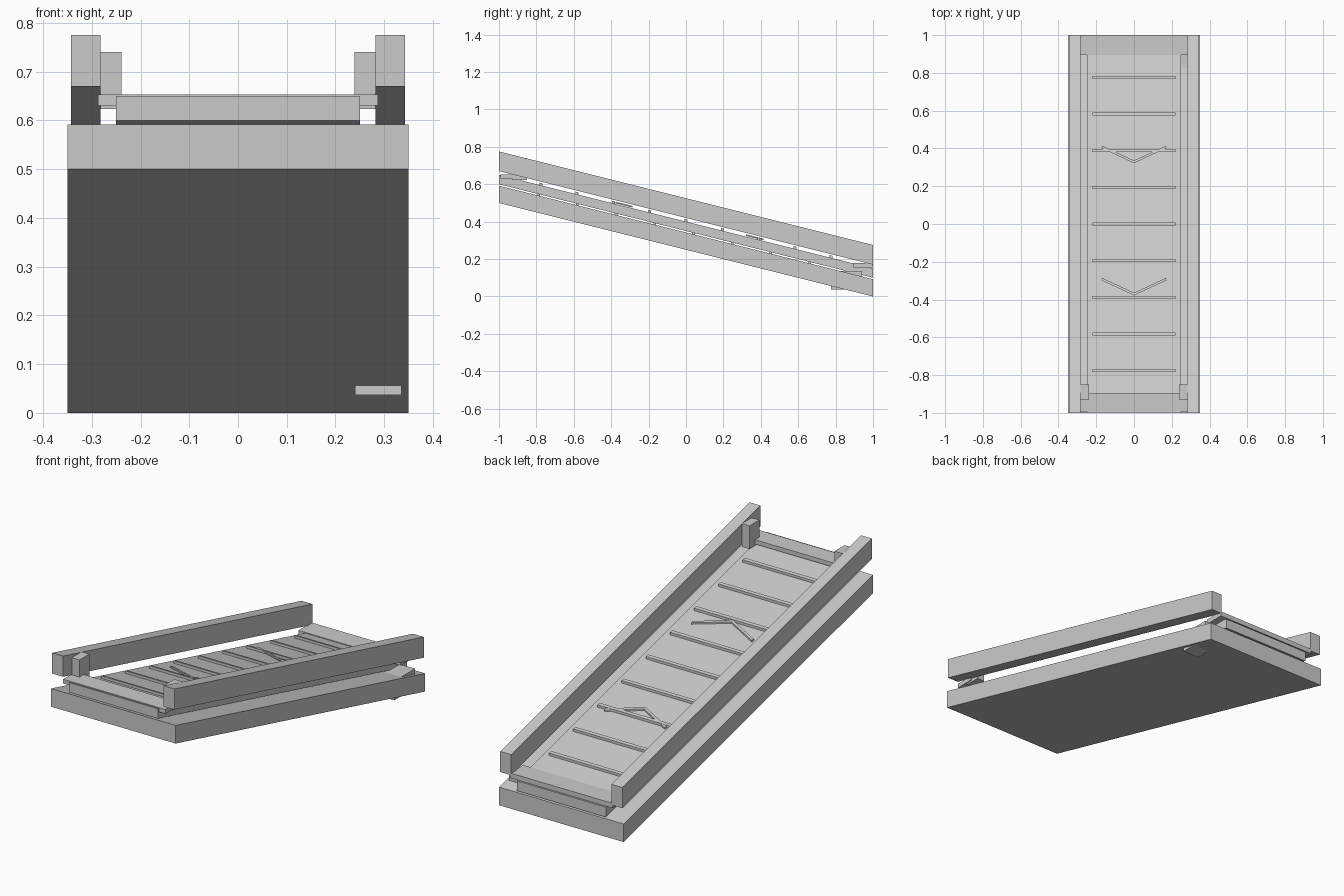
import bpy, bmesh

if "Cube" in bpy.data.objects:
    bpy.data.objects.remove(bpy.data.objects["Cube"])

SLOPE = -0.25


def prism(name, outline, z0, z1, slope=SLOPE):
    """Extrude a plan outline from z0 to z1 (heights at y=0), sheared along the incline."""
    bm = bmesh.new()
    lo = [bm.verts.new((x, y, z0 + slope * y)) for x, y in outline]
    hi = [bm.verts.new((x, y, z1 + slope * y)) for x, y in outline]
    n = len(outline)
    bm.faces.new(lo[::-1])
    bm.faces.new(hi)
    for i in range(n):
        j = (i + 1) % n
        bm.faces.new((lo[i], lo[j], hi[j], hi[i]))
    bmesh.ops.recalc_face_normals(bm, faces=bm.faces)
    mesh = bpy.data.meshes.new(name)
    bm.to_mesh(mesh)
    bm.free()
    ob = bpy.data.objects.new(name, mesh)
    bpy.context.collection.objects.link(ob)
    return ob


def box(name, x0, x1, y0, y1, z0, z1, slope=SLOPE):
    return prism(name, [(x0, y0), (x1, y0), (x1, y1), (x0, y1)], z0, z1, slope)


# Inclined base and belt
box("base_slab", -0.35, 0.35, -1, 1, 0.25, 0.342)
box("belt", -0.25, 0.25, -1, 1, 0.35, 0.40)

# Side rails and upper guide posts
for side, s in (("left", -1), ("right", 1)):
    a, b = sorted((s * 0.282, s * 0.343))
    box(f"{side}_rail", a, b, -1, 1, 0.42, 0.525)
    a, b = sorted((s * 0.239, s * 0.282))
    box(f"{side}_guide_post", a, b, -0.93, -0.85, 0.623, 0.74, 0)

# Level end plates
box("upper_end_plate", -0.287, 0.287, -0.992, -0.895, 0.631, 0.653, 0)
box("lower_end_plate", -0.287, 0.287, 0.895, 1, 0.155, 0.18, 0)

# Motor housing passing through the base near the low end
box("motor_housing", 0.24, 0.335, 0.775, 0.94, 0.037, 0.135, 0)

# Cleats on the top and the return side of the belt
for i in range(9):
    y = (i - 4) * 0.194
    box(f"top_cleat_{i}", -0.22, 0.22, y - 0.008, y + 0.008, 0.395, 0.413)
for i in range(8):
    y = 0.04 + (i - 4) * 0.207
    box(f"return_cleat_{i}", -0.22, 0.22, y - 0.007, y + 0.007, 0.342, 0.355)

# Direction chevrons, floating just above the belt
for i, y in enumerate((-0.37, 0.33)):
    for side, s in (("left", -1), ("right", 1)):
        arm = [(0, y - 0.008), (s * 0.172, y + 0.072),
               (s * 0.168, y + 0.084), (0, y + 0.006)]
        prism(f"chevron_{i}_{side}_arm", arm, 0.404, 0.412)
